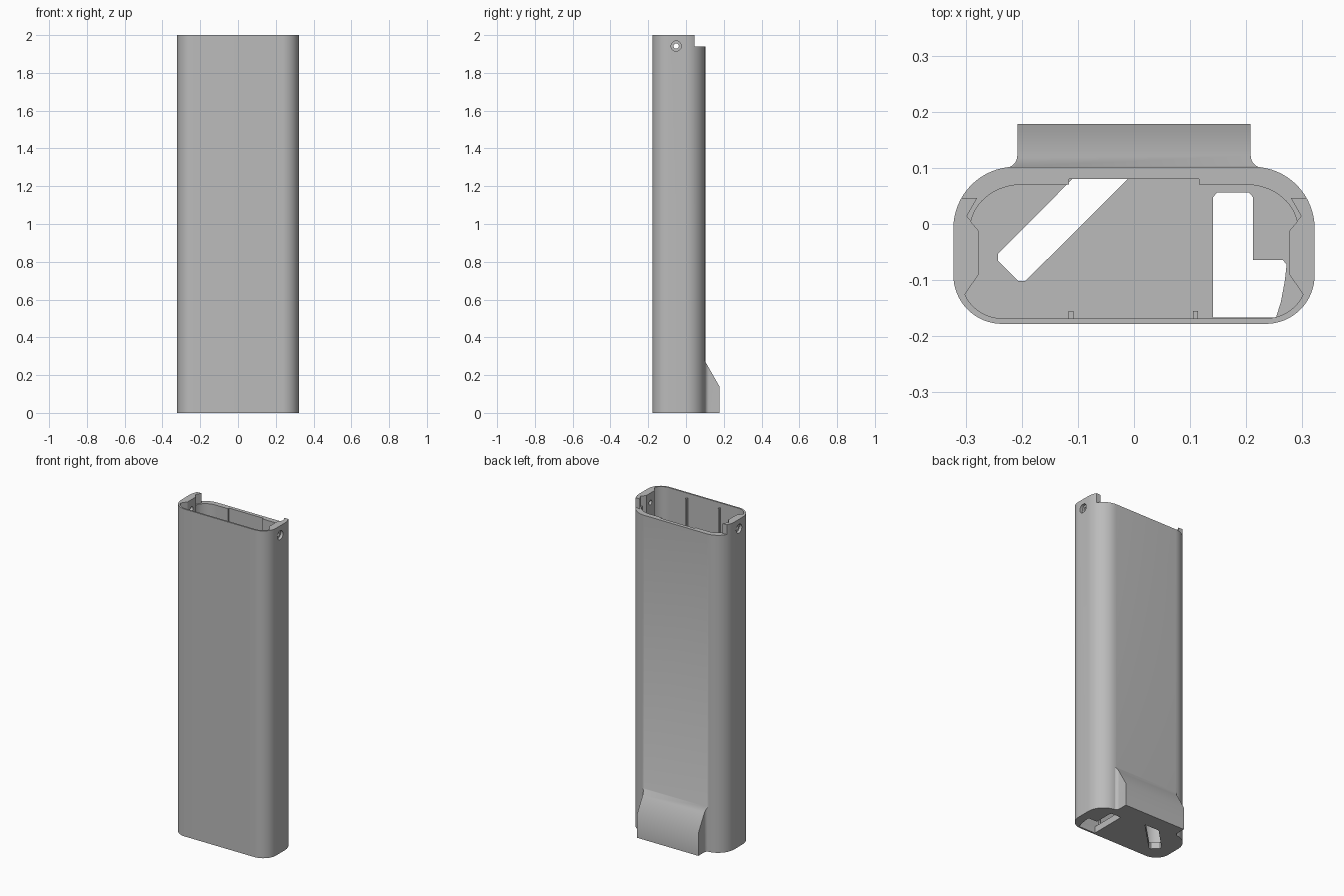
import bpy, bmesh, math
from mathutils import Matrix

if "Cube" in bpy.data.objects:
    bpy.data.objects.remove(bpy.data.objects["Cube"])

FLOOR = 0.04
LEDGE = 1.94
TOP = 2.0

grey = bpy.data.materials.new("plain grey")
grey.use_nodes = True
grey.diffuse_color = (0.5, 0.5, 0.5, 1)
grey.node_tree.nodes["Principled BSDF"].inputs["Base Color"].default_value = (0.5, 0.5, 0.5, 1)


def arc(cx, cy, rx, ry, start, end, steps=16):
    angles = [math.radians(start + (end - start) * i / steps) for i in range(steps + 1)]
    return [(cx + rx * math.cos(a), cy + ry * math.sin(a)) for a in angles]


def mirrored(half):
    return half + [(-x, y) for x, y in reversed(half)]


def finish(bm, name):
    bmesh.ops.recalc_face_normals(bm, faces=bm.faces)
    mesh = bpy.data.meshes.new(name)
    bm.to_mesh(mesh)
    bm.free()
    mesh.materials.append(grey)
    obj = bpy.data.objects.new(name, mesh)
    bpy.context.collection.objects.link(obj)
    return obj


def prism(name, outline, z0, z1):
    bm = bmesh.new()
    face = bm.faces.new([bm.verts.new((x, y, z0)) for x, y in outline])
    top = bmesh.ops.extrude_face_region(bm, geom=[face])
    verts = [v for v in top["geom"] if isinstance(v, bmesh.types.BMVert)]
    bmesh.ops.translate(bm, verts=verts, vec=(0, 0, z1 - z0))
    return finish(bm, name)


def box(name, x0, x1, y0, y1, z0, z1):
    return prism(name, [(x0, y0), (x1, y0), (x1, y1), (x0, y1)], z0, z1)


def rod(name, radius, x0, x1, y, z):
    bm = bmesh.new()
    place = Matrix.Translation(((x0 + x1) / 2, y, z)) @ Matrix.Rotation(math.pi / 2, 4, "Y")
    bmesh.ops.create_cone(bm, cap_ends=True, segments=32, radius1=radius,
                          radius2=radius, depth=x1 - x0, matrix=place)
    return finish(bm, name)


def combine(target, tool, operation="DIFFERENCE"):
    mod = target.modifiers.new("combine", "BOOLEAN")
    mod.operation = operation
    mod.solver = "EXACT"
    mod.object = tool
    bpy.context.view_layer.objects.active = target
    bpy.ops.object.modifier_apply(modifier=mod.name)
    bpy.data.objects.remove(tool)


# Outer casing with rounded corners
body = prism("casing", mirrored(
    arc(0.235, -0.091, 0.087, 0.087, -90, 0) + arc(0.212, -0.008, 0.11, 0.11, 0, 90)), 0, TOP)

# Sloped block at the bottom of the back, filleted into the casing
foot = prism("back_foot", mirrored(
    [(0.23, 0.085)] + arc(0.23, 0.122, 0.022, 0.022, 270, 180, 8) + [(0.208, 0.178)]), 0, 1)
for v in foot.data.vertices:
    if v.co.z > 0.5:
        v.co.z = 0.275 - (v.co.y - 0.1) * 1.75
combine(body, foot, "UNION")

# Inner cavity, with thick side pads
combine(body, prism("cavity", mirrored(
    arc(0.235, -0.098, 0.072, 0.07, -90, -23) + [(0.277, -0.09), (0.277, -0.012)]
    + arc(0.2, -0.01, 0.092, 0.08, 10, 90)), FLOOR, 2.2))
combine(body, box("back_recess", -0.116, 0.116, 0.05, 0.08, FLOOR, 2.2))

# Lowered back rim and the notches beside it
combine(body, box("rim_cut", -0.4, 0.4, 0.046, 0.3, LEDGE, 2.2))
notch = [(0.24, -0.0125), (0.275, -0.0125), (0.298, 0.014), (0.279, 0.047), (0.24, 0.06)]
for side in (-1, 1):
    combine(body, prism("rim_notch", [(side * x, y) for x, y in notch], LEDGE, 2.2))

# Counterbored screw holes through the sides
combine(body, rod("screw_hole", 0.014, -0.5, 0.5, -0.052, 1.942))
for x0, x1 in ((0.305, 0.5), (-0.5, -0.305)):
    combine(body, rod("counterbore", 0.027, x0, x1, -0.052, 1.942))

# Openings in the floor: a diagonal slot and an L-shaped window
combine(body, prism("diagonal_slot", [
    (-0.11, 0.08), (-0.242, -0.053), (-0.242, -0.066), (-0.206, -0.102),
    (-0.194, -0.102), (-0.011, 0.08)], -0.1, FLOOR + 0.01))
combine(body, prism("corner_window", [
    (0.141, -0.167), (0.253, -0.167), (0.262, -0.138), (0.269, -0.1), (0.272, -0.072),
    (0.265, -0.064), (0.212, -0.064), (0.212, 0.048), (0.205, 0.056), (0.148, 0.056),
    (0.141, 0.048)], -0.1, FLOOR + 0.01))

# Thin upright ribs inside the front wall
for name, x in (("left_rib", 0.11), ("right_rib", -0.112)):
    box(name, x - 0.0045, x + 0.0045, -0.172, -0.155, FLOOR - 0.01, 1.97)

# Smooth the rounded corners, keep the edges crisp
bpy.ops.object.select_all(action="DESELECT")
body.select_set(True)
bpy.context.view_layer.objects.active = body
bpy.ops.object.shade_smooth_by_angle(angle=math.radians(30))
